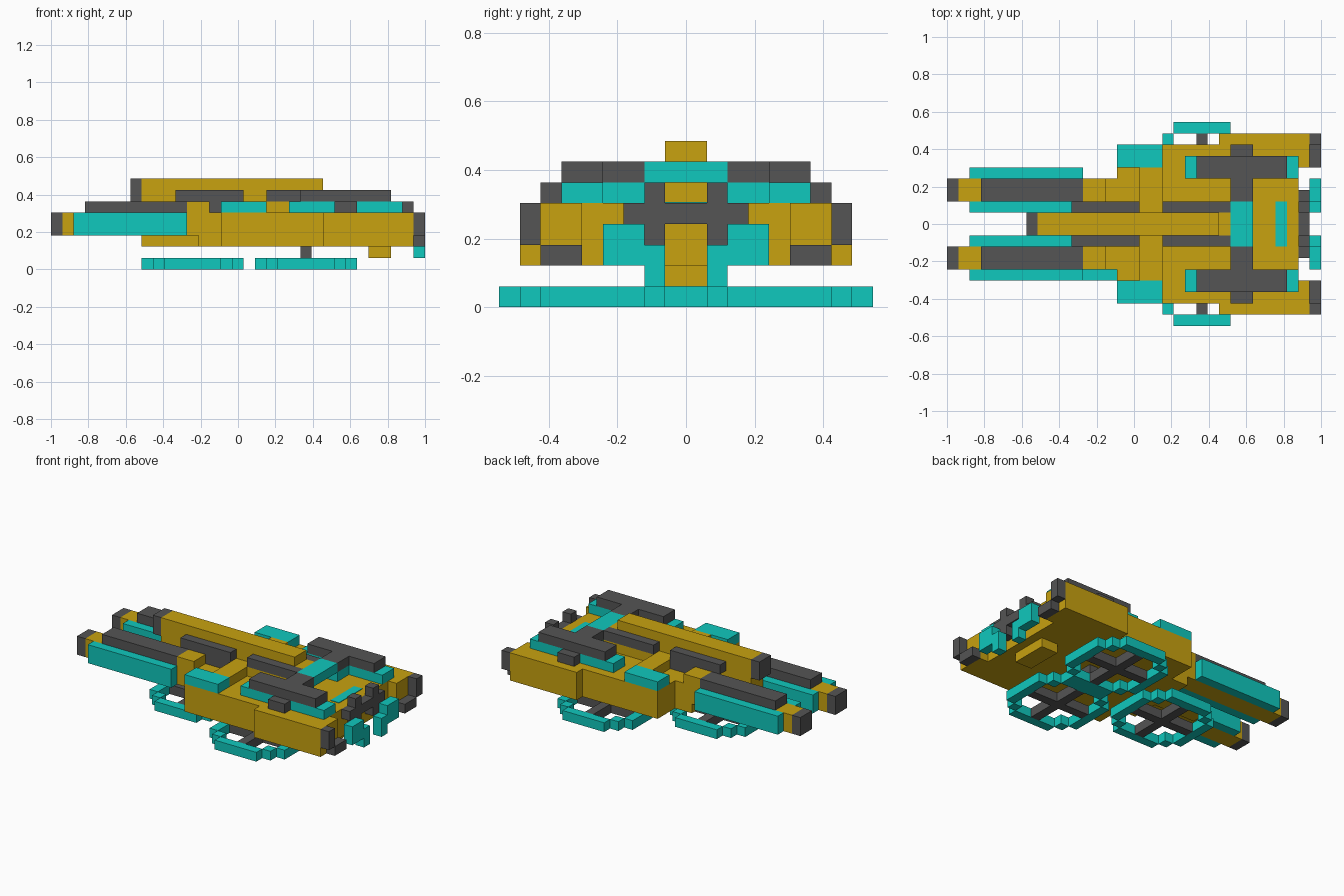
import bpy
import bmesh

if "Cube" in bpy.data.objects:
    bpy.data.objects.remove(bpy.data.objects["Cube"])

V = 2 / 33  # size of one building block


def material(name, rgb):
    m = bpy.data.materials.new(name)
    m.diffuse_color = (*rgb, 1)
    m.use_nodes = True
    m.node_tree.nodes["Principled BSDF"].inputs["Base Color"].default_value = m.diffuse_color
    return m


GOLD = material("gold", (0.58, 0.36, 0.005))
DARK = material("dark grey", (0.09, 0.09, 0.09))
CYAN = material("cyan", (0.005, 0.58, 0.51))


def part(name, mat, boxes, mirror=False):
    """One object from boxes (x0, x1, y0, y1, z0, z1) in blocks; x starts at the nose."""
    bm = bmesh.new()
    if mirror:
        boxes = boxes + [(a, b, -d, -c, e, f) for a, b, c, d, e, f in boxes]
    for x0, x1, y0, y1, z0, z1 in boxes:
        cube = bmesh.ops.create_cube(bm, size=1)["verts"]
        for v in cube:
            v.co = (-1 + V * (x1 if v.co.x > 0 else x0),
                    V * (y1 if v.co.y > 0 else y0),
                    V * (z1 if v.co.z > 0 else z0))
    me = bpy.data.meshes.new(name)
    bm.to_mesh(me)
    bm.free()
    me.materials.append(mat)
    ob = bpy.data.objects.new(name, me)
    bpy.context.collection.objects.link(ob)


# Lift fans: stepped octagonal ring with a cross of blades
def fan(name, x, y):
    part(name + "_ring", CYAN, [
        (x + a, x + b, y + c, y + d, 0, 1) for a, b, c, d in (
            (0, 1, 2, 7), (8, 9, 2, 7), (2, 7, 0, 1), (2, 7, 8, 9),
            (1, 2, 1, 2), (1, 2, 7, 8), (7, 8, 1, 2), (7, 8, 7, 8))])
    part(name + "_blades", DARK, [
        (x + 1, x + 8, y + 4, y + 5, 0, 1),
        (x + 4, x + 5, y + 1, y + 4, 0, 1), (x + 4, x + 5, y + 5, y + 8, 0, 1)])


fan("rear_left_fan", 18, 0)
fan("rear_right_fan", 18, -9)
fan("front_fan", 8, -5)
part("fan_post", DARK, [(22, 23, -1, 1, 1, 2)])

# Hull
part("hull_nose", GOLD, [(12, 15, -4, 4, 3, 5), (13, 15, -4, 4, 2, 3)])
part("hull_middle", GOLD, [(15, 24, -7, 7, 2, 5)])
part("hull_rear", GOLD, [(24, 31, -8, 8, 2, 5)])
part("rear_pods", GOLD, [(31, 32, 5, 8, 2, 5)], True)
part("belly_plate", GOLD, [(28, 30, -2, 2, 1, 2)])
part("deck", GOLD, [(17, 19, -5, 5, 5, 6), (19, 25, -2, 2, 5, 6)])
part("hatch_panel", CYAN, [(29, 30, -2, 2, 4.5, 5.06)])

# Spine
part("spine", GOLD, [(8, 24, -1, 1, 2, 8), (24, 25, -1, 1, 5, 7)])
part("spine_tip", DARK, [(7, 8, -1, 1, 6, 8)])
part("front_rails", DARK, [(11, 17, 1, 2, 6, 7), (14, 17, 1, 2, 5, 6)], True)
part("rear_rails", DARK, [(19, 25, 1, 2, 6, 7)], True)

# Twin prongs
part("prong_cores", GOLD, [(1, 12, 2, 4, 3, 5), (12, 14, 2, 4, 5, 6)], True)
part("prong_tips", DARK, [(0, 1, 2, 4, 3, 5)], True)
part("prong_tops", DARK, [(3, 12, 2, 4, 5, 6)], True)
part("prong_sides", CYAN, [(2, 12, 1, 2, 3, 5), (2, 12, 4, 5, 3, 5)], True)

# Shoulder plates and rear frame
part("shoulder_plates", CYAN, [(15, 19, 5, 7, 5, 6)], True)
part("frame_base", CYAN, [(21, 31, 4, 6, 5, 6), (25, 27, 2, 4, 5, 6)], True)
part("frame_top", DARK, [(22, 30, 4, 6, 6, 7), (25, 27, 2, 4, 6, 7),
                         (25, 27, 6, 7, 5, 6)], True)
part("frame_bridge", CYAN, [(25, 27, -2, 2, 6, 7)])

# Tail
part("tail_brace", DARK, [(31, 32, 1, 2, 3, 6), (31, 32, 0, 1, 4, 5),
                          (31, 32, 2, 3, 4, 5)], True)
part("tail_fins", CYAN, [(32, 33, 1, 2, 1, 3), (32, 33, 2, 4, 2, 4)], True)
part("tail_bumpers", DARK, [(32, 33, 7, 8, 3, 5), (32, 33, 5, 7, 2, 3)], True)
